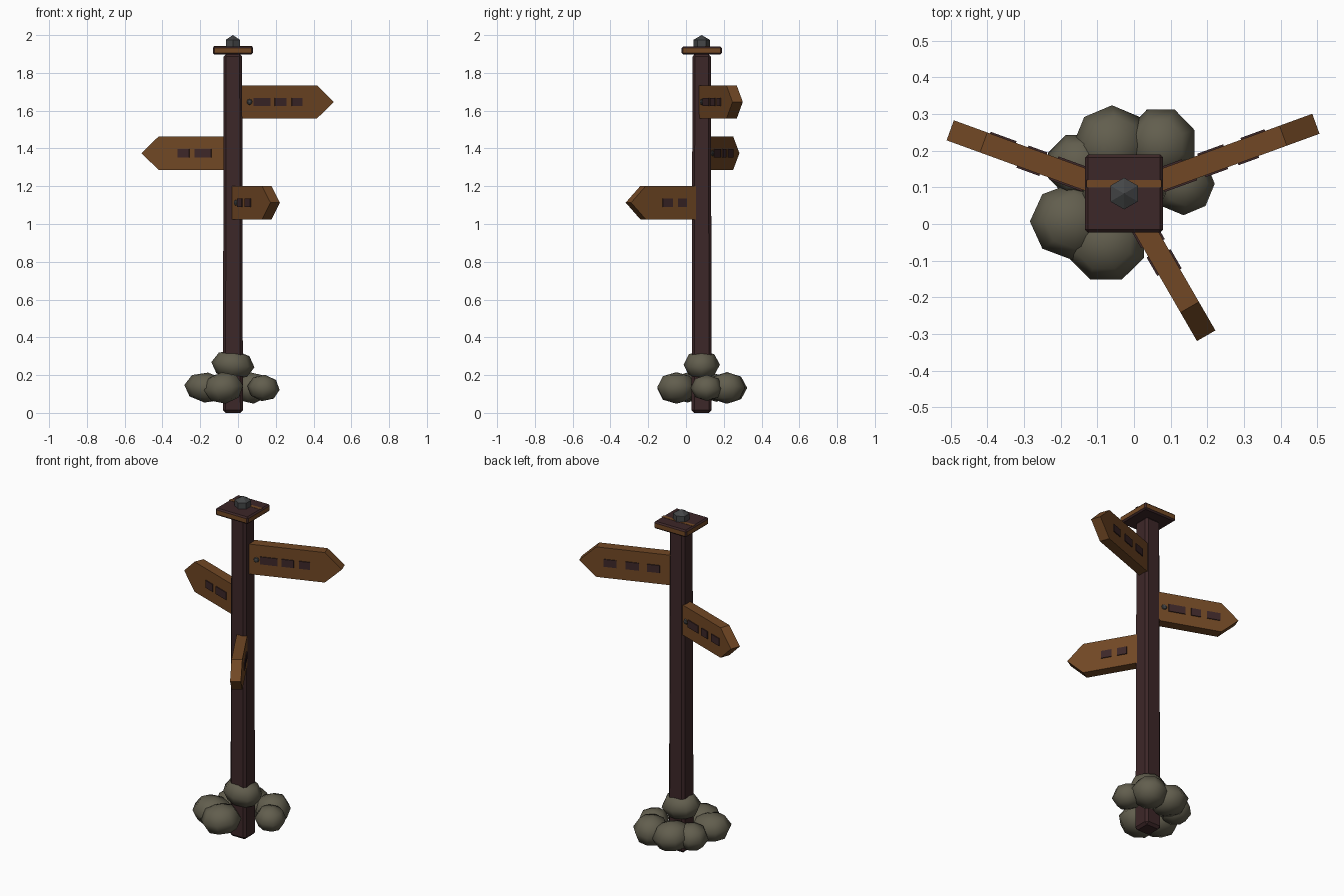
import bpy, bmesh, math
from mathutils import Matrix, Vector

if "Cube" in bpy.data.objects:
    bpy.data.objects.remove(bpy.data.objects["Cube"])

CX, CY = -0.027, 0.083      # post axis


def mat(name, rgb):
    m = bpy.data.materials.new(name)
    m.diffuse_color = (*rgb, 1)
    m.use_nodes = True
    m.node_tree.nodes["Principled BSDF"].inputs["Base Color"].default_value = m.diffuse_color
    return m


DARK = mat("dark_wood", (0.046, 0.020, 0.021))
BOARD = mat("board_wood", (0.165, 0.064, 0.018))
STONE = mat("stone", (0.122, 0.112, 0.076))
IRON = mat("iron", (0.058, 0.061, 0.063))


def finish(name, bm, *mats):
    bmesh.ops.recalc_face_normals(bm, faces=bm.faces)
    me = bpy.data.meshes.new(name)
    bm.to_mesh(me)
    bm.free()
    for m in mats:
        me.materials.append(m)
    ob = bpy.data.objects.new(name, me)
    bpy.context.collection.objects.link(ob)
    return ob


def box(size, centre, bevel=0.0):
    bm = bmesh.new()
    bmesh.ops.create_cube(bm, size=1)
    bmesh.ops.scale(bm, vec=size, verts=bm.verts)
    bmesh.ops.translate(bm, vec=centre, verts=bm.verts)
    if bevel:
        bmesh.ops.bevel(bm, geom=bm.edges[:], offset=bevel, segments=1,
                        affect='EDGES', profile=0.5)
    return bm


def ball(name, centre, radii, segs, rings, m, turn=0.0, tilt=0.0):
    bm = bmesh.new()
    bmesh.ops.create_uvsphere(bm, u_segments=segs, v_segments=rings, radius=1)
    bmesh.ops.rotate(bm, matrix=Matrix.Rotation(turn, 3, 'Z'), verts=bm.verts)
    bmesh.ops.scale(bm, vec=radii, verts=bm.verts)
    bmesh.ops.rotate(bm, matrix=Matrix.Rotation(tilt, 3, 'Y'), verts=bm.verts)
    bmesh.ops.translate(bm, vec=centre, verts=bm.verts)
    return finish(name, bm, m)


# chamfered post, slightly narrower at the top
bm = box((0.106, 0.106, 1.90), (CX, CY, 0.95), 0.014)
for v in bm.verts:
    k = 1 - 0.08 * v.co.z / 1.9
    v.co.x = CX + (v.co.x - CX) * k
    v.co.y = CY + (v.co.y - CY) * k
finish("post", bm, DARK)

# square cap with lighter sides, a strip across the top and a finial
bm = box((0.213, 0.213, 0.042), (CX, CY, 1.919), 0.008)
bm.normal_update()
for f in bm.faces:
    f.material_index = 1 if abs(f.normal.z) < 0.1 and f.calc_area() > 0.003 else 0
finish("cap", bm, DARK, BOARD)
finish("cap_strip", box((0.205, 0.02, 0.002), (CX, 0.11, 1.9405)), BOARD)
ball("finial", (CX, CY, 1.95), (0.05, 0.05, 0.05), 6, 3, IRON)


# pointed boards: angle, middle height, length, tip length, marks on each side
BOARDS = [
    ("upper", 20, 1.646, 0.557, 0.095,
     [(0.105, 0.20), (0.224, 0.29), (0.32, 0.38)],
     [(0.11, 0.18), (0.225, 0.30), (0.35, 0.42)]),
    ("middle", 160, 1.375, 0.505, 0.097,
     [(0.108, 0.203), (0.235, 0.29), (0.325, 0.40)],
     [(0.11, 0.205), (0.234, 0.30)]),
    ("lower", -60, 1.113, 0.448, 0.09,
     [(0.10, 0.152), (0.182, 0.24)],
     [(0.109, 0.163), (0.195, 0.255)]),
]
HALF, TALL = 0.029, 0.0885
for name, deg, z, length, tip, near, far in BOARDS:
    place = (Matrix.Translation((CX, CY, z))
             @ Matrix.Rotation(math.radians(deg), 4, 'Z'))
    # extruded outline of the board
    bm = bmesh.new()
    outline = [(0, -TALL), (length - tip, -TALL), (length, 0),
               (length - tip, TALL), (0, TALL)]
    face = bm.faces.new([bm.verts.new((x, -HALF, h)) for x, h in outline])
    ext = bmesh.ops.extrude_face_region(bm, geom=[face])
    bmesh.ops.translate(bm, vec=(0, 2 * HALF, 0),
                        verts=[g for g in ext["geom"] if isinstance(g, bmesh.types.BMVert)])
    finish(name + "_board", bm, BOARD).matrix_world = place
    # dark marks on both faces
    for side, marks in ((-1, near), (1, far)):
        for i, (a, b) in enumerate(marks):
            bm = box((b - a, 0.006, 0.044), ((a + b) / 2, side * (HALF + 0.002), 0))
            label = "near" if side < 0 else "far"
            finish(f"{name}_{label}_mark_{i + 1}", bm, DARK).matrix_world = place
    # bolt beside the post
    bolt = ball(name + "_bolt", (0.083, -HALF, 0), (0.016, 0.010, 0.016), 8, 4, IRON)
    bolt.matrix_world = place

# ring of stones and one collar stone around the post
STONES = [
    ((-0.168, 0.007, 0.134), (0.117, 0.105, 0.080)),
    ((-0.076, -0.050, 0.132), (0.113, 0.110, 0.084)),
    ((0.135, 0.110, 0.132), (0.086, 0.086, 0.070)),
    ((0.073, 0.218, 0.132), (0.100, 0.102, 0.084)),
    ((-0.060, 0.215, 0.132), (0.108, 0.109, 0.084)),
    ((-0.152, 0.160, 0.132), (0.090, 0.090, 0.074)),
    ((CX, CY, 0.255), (0.115, 0.096, 0.078)),
]
for i, (c, r) in enumerate(STONES):
    ob = ball(f"stone_{i + 1}", c, r, 8, 4, STONE, turn=0.39 * (i % 2),
              tilt=0.12 * (-1) ** i)
    ob.data.shade_smooth()
